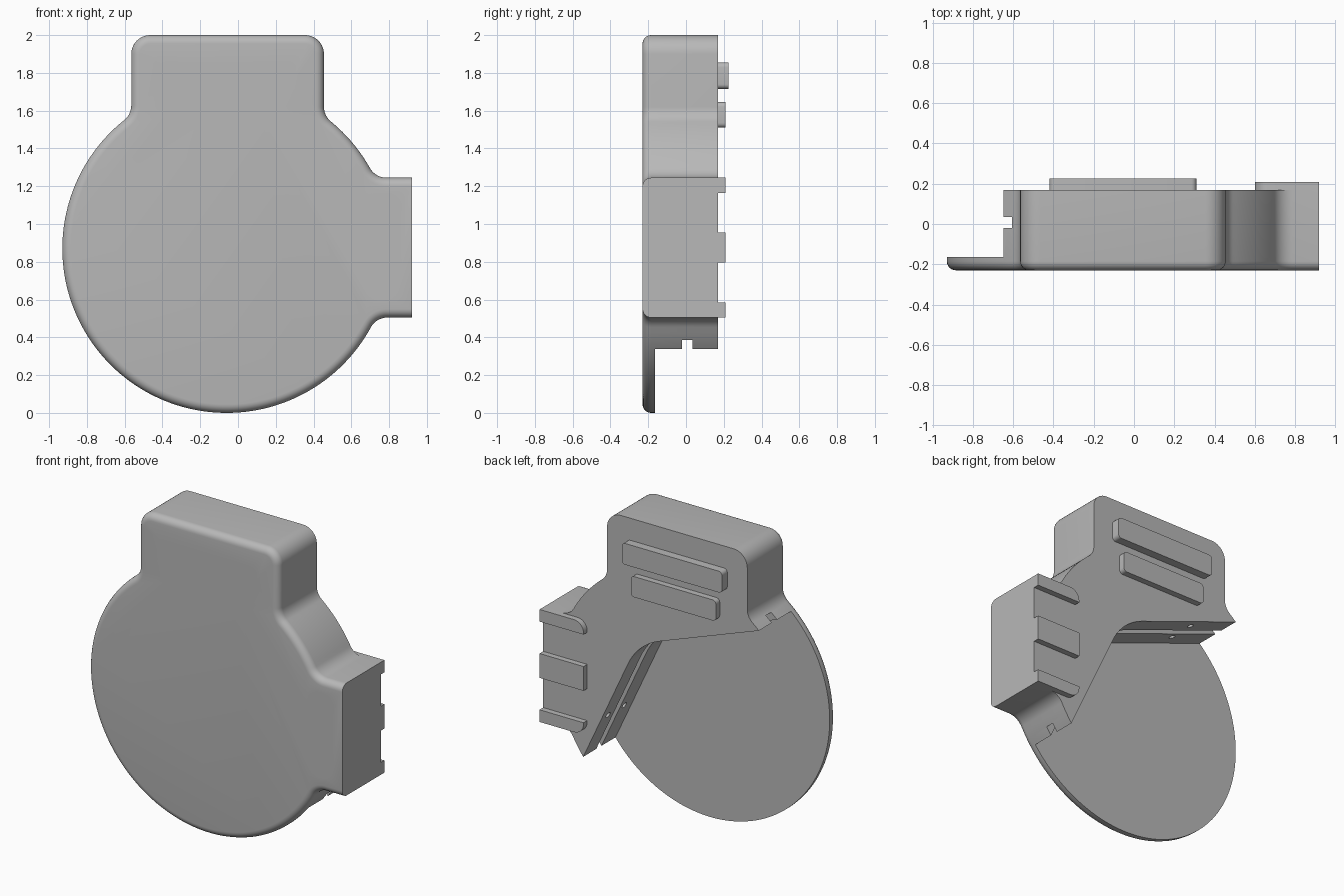
import bpy, bmesh
from math import sin, cos, atan2, sqrt, radians, degrees, pi
from mathutils import Vector

if "Cube" in bpy.data.objects:
    bpy.data.objects.remove(bpy.data.objects["Cube"])

grey = bpy.data.materials.new("plain_grey")
grey.use_nodes = True
grey.diffuse_color = (0.48, 0.48, 0.48, 1)
grey.node_tree.nodes["Principled BSDF"].inputs["Base Color"].default_value = grey.diffuse_color

CX, CZ, R = -0.06, 0.87, 0.87          # disc centre and radius
FRONT, BACK, PLATE = -0.23, 0.17, -0.165
FIL = 0.1                              # outline fillet radius


def arc(x, z, r, a0, a1, n):
    angles = [radians(a0 + (a1 - a0) * i / n) for i in range(n + 1)]
    return [(x + r * cos(a), z + r * sin(a)) for a in angles]


def polar(r, a):
    return Vector((cos(radians(a)) * r, sin(radians(a)) * r))


def new_object(name, bm):
    bmesh.ops.recalc_face_normals(bm, faces=bm.faces)
    mesh = bpy.data.meshes.new(name)
    bm.to_mesh(mesh)
    bm.free()
    mesh.materials.append(grey)
    ob = bpy.data.objects.new(name, mesh)
    bpy.context.collection.objects.link(ob)
    return ob


def prism(name, pts, y0, y1, round_front=0):
    """Extrude an x-z profile along y, optionally rounding its front rim."""
    bm = bmesh.new()
    face = bm.faces.new([bm.verts.new((x, y0, z)) for x, z in pts])
    rim = list(face.edges)
    out = bmesh.ops.extrude_face_region(bm, geom=[face], use_keep_orig=True)
    for v in out["geom"]:
        if isinstance(v, bmesh.types.BMVert):
            v.co.y = y1
    bmesh.ops.recalc_face_normals(bm, faces=bm.faces)
    if round_front:
        rim = [e for e in rim if min(v.co.x for v in e.verts) < 0.91]
        bmesh.ops.bevel(bm, geom=rim, offset=round_front, segments=6,
                        profile=0.5, affect='EDGES', clamp_overlap=False)
    return new_object(name, bm)


def rod(start, end, r):
    """Cylindrical cutter between two points."""
    a, b = Vector(start), Vector(end)
    bm = bmesh.new()
    bmesh.ops.create_cone(bm, cap_ends=True, segments=32, radius1=r, radius2=r, depth=(b - a).length)
    rot = (b - a).to_track_quat('Z', 'Y')
    for v in bm.verts:
        v.co = rot @ v.co + (a + b) / 2
    return new_object("cutter", bm)


def cut(ob, cutters):
    for c in cutters:
        c.hide_render = True
        m = ob.modifiers.new("cut", 'BOOLEAN')
        m.operation, m.solver, m.object = 'DIFFERENCE', 'EXACT', c
    deps = bpy.context.evaluated_depsgraph_get()
    mesh = bpy.data.meshes.new_from_object(ob.evaluated_get(deps))
    ob.modifiers.clear()
    ob.data = mesh
    for c in cutters:
        bpy.data.objects.remove(c)


# Outline: disc with a top tab and a side tab, blended by fillets
TL, TR, TOP = -0.565, 0.455, 2.0
SX, S0, S1 = 0.92, 0.505, 1.245


def beside(x):       # fillet centre next to a vertical side of the top tab
    return x, CZ + sqrt((R + FIL) ** 2 - (x - CX) ** 2)


def along(z):        # fillet centre next to a horizontal side of the side tab
    return CX + sqrt((R + FIL) ** 2 - (z - CZ) ** 2), z


def bearing(p):
    return degrees(atan2(p[1] - CZ, p[0] - CX))


f1, f2 = along(S1 + FIL), beside(TR + FIL)
f3, f4 = beside(TL - FIL), along(S0 - FIL)
b1, b2, b3, b4 = map(bearing, (f1, f2, f3, f4))
outline = [(SX, S0), (SX, S1)]
outline += arc(*f1, FIL, -90, b1 - 180, 10)
outline += arc(CX, CZ, R, b1, b2, 16)[1:-1]
outline += arc(*f2, FIL, b2 + 180, 180, 10)
outline += arc(TR - FIL, TOP - FIL, FIL, 0, 90, 10)
outline += arc(TL + FIL, TOP - FIL, FIL, 90, 180, 10)
outline += arc(*f3, FIL, 0, b3 - 180, 10)
outline += arc(CX, CZ, R, b3, b4 + 360, 100)[1:-1]
outline += arc(*f4, FIL, b4 + 180, 90, 10)
body = prism("body", outline, FRONT, BACK, 0.045)

# Open recess behind the disc, bounded by two walls and a concentric arc
A1, A2 = 70, 25


def recess(r, y0, y1):
    c = Vector((CX, CZ))
    far = [polar(r, A1) + polar(2, A1 + 90), polar(3, A1 + 157), polar(r, A2) + polar(2, A2 - 90)]
    return prism("cutter", arc(CX, CZ, r, A2, A1, 16) + [tuple(c + p) for p in far], y0, y1)


cutters = [recess(0.4, PLATE, 0.5), recess(0.45, -0.02, 0.035)]

# Small holes in both walls, on either side of the groove
for angle, side in ((A1, 90), (A2, -90)):
    for y in (0.1, -0.07):
        p = Vector((CX, CZ)) + polar(0.46, angle + side)
        a, b = p + polar(0.3, angle), p + polar(0.52, angle)
        cutters.append(rod((a.x, y, a.y), (b.x, y, b.y), 0.02))

# Counterbored screw holes
MID = (TL + TR) / 2
bars = (("upper_bar", 1.785, 0.295, 0.365, 0.07, 0.225),
        ("lower_bar", 1.578, 0.24, 0.31, 0.068, 0.21))
for name, z, reach, *rest in bars:
    for x in (MID - reach, MID + reach):
        cutters += [rod((x, -0.4, z), (x, 0.4, z), 0.028), rod((x, -0.4, z), (x, -0.03, z), 0.055)]
for z in (1.06, 0.69):
    cutters += [rod((0.76, -0.4, z), (0.76, 0.4, z), 0.055), rod((0.76, -0.4, z), (0.76, -0.11, z), 0.095)]
cut(body, cutters)
parts = [body]

# Clamp bars on the back of the top tab
for name, z, reach, hx, hz, y1 in bars:
    r = 0.025
    pts = []
    for sx, sz, a in ((1, 1, 0), (-1, 1, 90), (-1, -1, 180), (1, -1, 270)):
        pts += arc(MID + sx * (hx - r), z + sz * (hz - r), r, a, a + 90, 5)
    bar = prism(name, pts, BACK - 0.01, y1)
    cut(bar, [rod((MID + s * reach, 0, z), (MID + s * reach, 0.4, z), 0.028) for s in (-1, 1)])
    parts.append(bar)

# Raised ridges on the back of the side tab
X0, RY, H = 0.6, 0.208, 0.08
parts.append(prism("middle_ridge", [(X0, 0.795), (SX, 0.795), (SX, 0.955), (X0, 0.955)], BACK - 0.01, RY))
parts.append(prism("top_ridge", [(X0, S1 - H), (SX, S1 - H), (SX, S1)]
                   + arc(X0 + 0.07, S1 - 0.07, 0.07, 90, 180, 8), BACK - 0.01, RY))
parts.append(prism("bottom_ridge", [(X0, S0 + H), (SX, S0 + H), (SX, S0)]
                   + arc(X0 + 0.07, S0 + 0.07, 0.07, 270, 180, 8), BACK - 0.01, RY))

# Smooth curved faces, keep hard edges crisp
for ob in bpy.context.view_layer.objects:
    ob.select_set(ob in parts)
bpy.context.view_layer.objects.active = body
bpy.ops.object.shade_smooth_by_angle(angle=radians(30))
